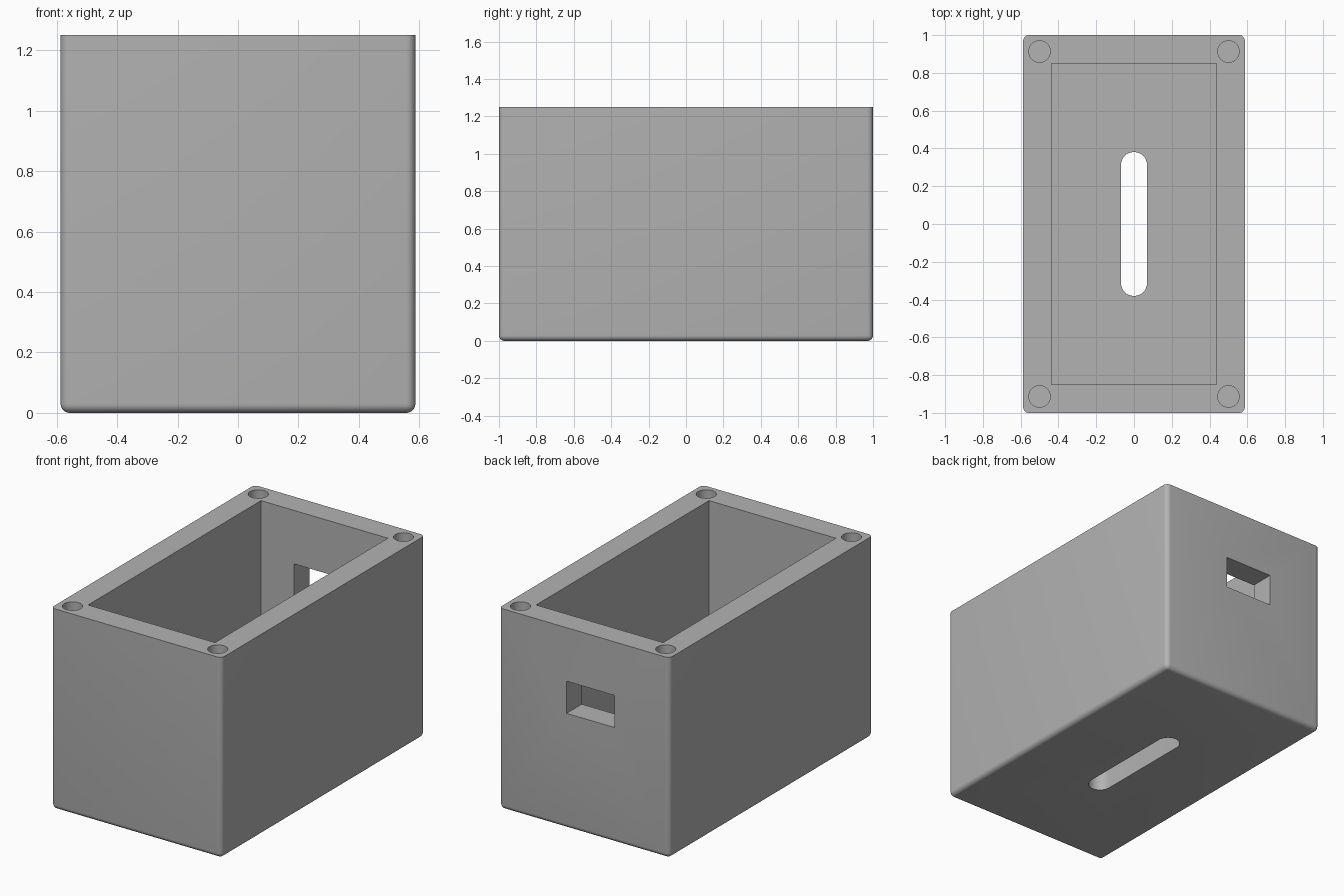
import bpy, bmesh, math
from mathutils import Matrix

if "Cube" in bpy.data.objects:
    bpy.data.objects.remove(bpy.data.objects["Cube"])

W, L, H = 1.174, 2.0, 1.25      # outer size
WALL, FLOOR, R = 0.15, 0.15, 0.03

grey = bpy.data.materials.new("plain grey")
grey.diffuse_color = (0.45, 0.45, 0.45, 1)
grey.use_nodes = True
grey.node_tree.nodes["Principled BSDF"].inputs["Base Color"].default_value = grey.diffuse_color


def add_object(name, bm):
    mesh = bpy.data.meshes.new(name)
    bmesh.ops.recalc_face_normals(bm, faces=bm.faces)
    bm.to_mesh(mesh)
    bm.free()
    mesh.materials.append(grey)
    obj = bpy.data.objects.new(name, mesh)
    bpy.context.collection.objects.link(obj)
    return obj


def box_bm(x0, x1, y0, y1, z0, z1):
    bm = bmesh.new()
    bmesh.ops.create_cube(bm, size=1)
    for v in bm.verts:
        v.co = (x1 if v.co.x > 0 else x0, y1 if v.co.y > 0 else y0, z1 if v.co.z > 0 else z0)
    return bm


def prism_bm(outline, z0, z1):
    bm = bmesh.new()
    face = bm.faces.new([bm.verts.new((x, y, z0)) for x, y in outline])
    out = bmesh.ops.extrude_face_region(bm, geom=[face])
    top = [g for g in out["geom"] if isinstance(g, bmesh.types.BMVert)]
    bmesh.ops.translate(bm, verts=top, vec=(0, 0, z1 - z0))
    return bm


# Outer block: rounded on the bottom and upright edges, sharp at the rim
bm = box_bm(-W / 2, W / 2, -L / 2, L / 2, 0, H)
edges = [e for e in bm.edges if min(v.co.z for v in e.verts) < 0.01]
bmesh.ops.bevel(bm, geom=edges, offset=R, segments=6, profile=0.5, affect='EDGES')
box = add_object("open_box", bm)

cutters = []

# Main cavity
cutters.append(add_object("cavity_cutter", box_bm(
    -W / 2 + WALL, W / 2 - WALL, -L / 2 + WALL, L / 2 - WALL, FLOOR, H + 0.2)))

# Rectangular window in the back wall
cutters.append(add_object("window_cutter", box_bm(-0.208, 0.122, 0.7, 1.2, 0.717, 0.917)))

# Round-ended slot through the floor
r, half = 0.069, 0.381
slot = []
for sign, start in ((1, 0), (-1, math.pi)):
    for i in range(17):
        a = start + math.pi * i / 16
        slot.append((r * math.cos(a), sign * (half - r) + r * math.sin(a)))
cutters.append(add_object("slot_cutter", prism_bm(slot, -0.2, 0.4)))

# Blind screw holes in the rim corners
for sx in (-1, 1):
    for sy in (-1, 1):
        bm = bmesh.new()
        bmesh.ops.create_cone(bm, cap_ends=True, segments=40, radius1=0.057, radius2=0.057,
                              depth=0.5, matrix=Matrix.Translation((sx * 0.5, sy * 0.913, H)))
        cutters.append(add_object("screw_hole_cutter", bm))

# Cut everything out of the block
bpy.context.view_layer.objects.active = box
box.select_set(True)
for cutter in cutters:
    mod = box.modifiers.new("cut", 'BOOLEAN')
    mod.operation, mod.solver, mod.object = 'DIFFERENCE', 'EXACT', cutter
    bpy.ops.object.modifier_apply(modifier=mod.name)
for cutter in cutters:
    bpy.data.objects.remove(cutter, do_unlink=True)

bpy.ops.object.shade_smooth_by_angle(angle=math.radians(30))
